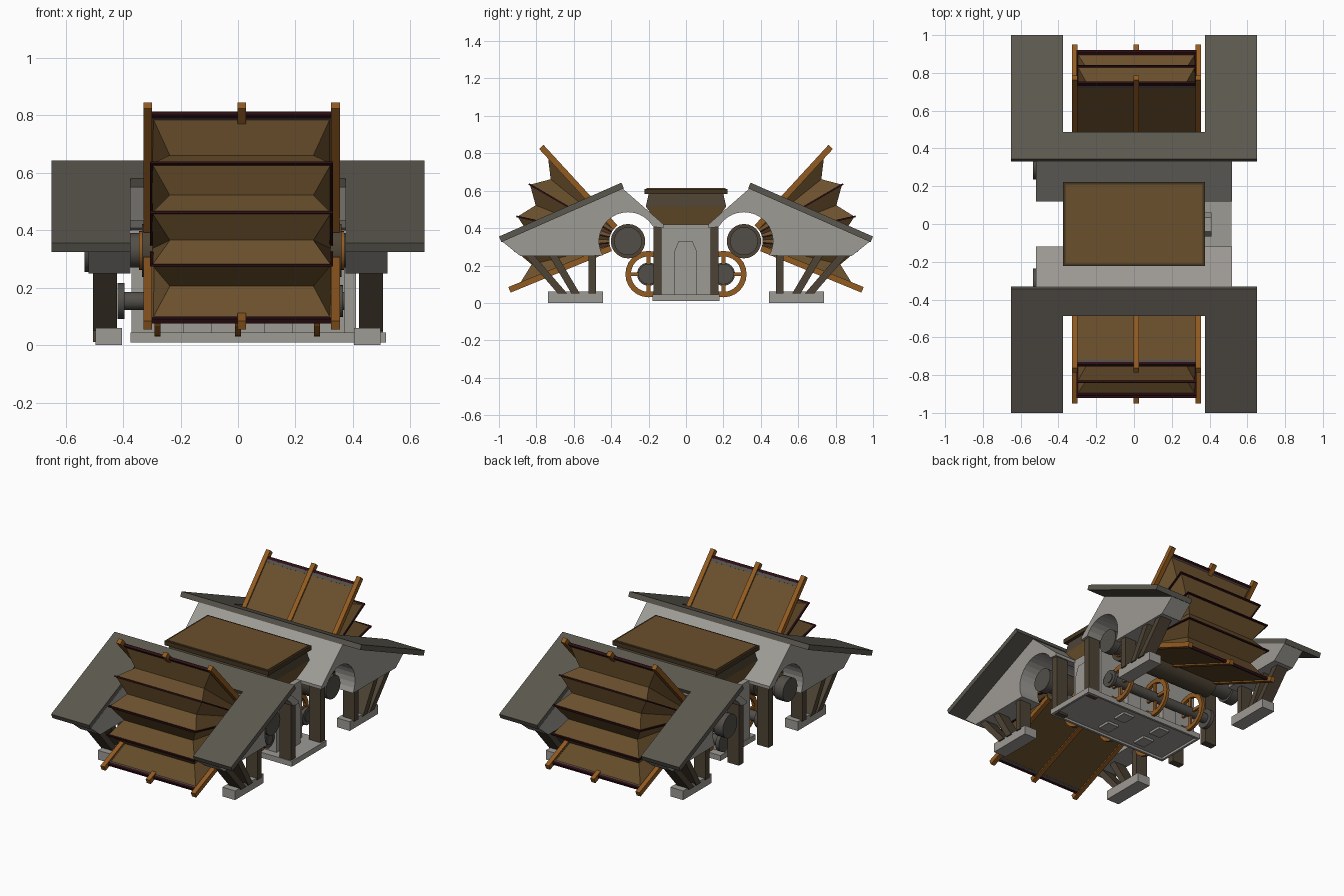
import bpy, bmesh, math
from math import radians, sin, cos
from mathutils import Vector

if "Cube" in bpy.data.objects:
    bpy.data.objects.remove(bpy.data.objects["Cube"], do_unlink=True)


def material(name, r, g, b):
    m = bpy.data.materials.new(name)
    m.use_nodes = True
    m.diffuse_color = (r, g, b, 1)
    m.node_tree.nodes["Principled BSDF"].inputs["Base Color"].default_value = (r, g, b, 1)
    return m


STONE = material("pale_stone", .34, .325, .30)
ROOF = material("slate_roof", .105, .097, .078)
LEATHER = material("brown_leather", .145, .08, .026)
WOOD = material("orange_wood", .29, .105, .015)
TIMBER = material("dark_timber", .075, .057, .035)
IRON = material("dark_iron", .085, .078, .068)
TRIM = material("maroon_trim", .025, .004, .006)
EDGE = material("lid_edge", .055, .035, .015)


def finish(name, bm, mats, mirror):
    """Turn a bmesh into an object, optionally mirrored front to back."""
    bmesh.ops.recalc_face_normals(bm, faces=bm.faces)
    me = bpy.data.meshes.new(name)
    bm.to_mesh(me)
    bm.free()
    for m in mats:
        me.materials.append(m)
    ob = bpy.data.objects.new(name, me)
    bpy.context.collection.objects.link(ob)
    if mirror:
        mod = ob.modifiers.new("front_back", 'MIRROR')
        mod.use_axis = (False, True, False)
        mod.use_mirror_merge = False
    return ob


def smooth(ob, angle):
    bpy.ops.object.select_all(action='DESELECT')
    ob.select_set(True)
    bpy.context.view_layer.objects.active = ob
    bpy.ops.object.shade_smooth_by_angle(angle=radians(angle))


def slab(name, pts, vec, mat, mirror=True):
    """Extrude a flat outline along a vector."""
    bm = bmesh.new()
    face = bm.faces.new([bm.verts.new(p) for p in pts])
    ext = bmesh.ops.extrude_face_region(bm, geom=[face], use_keep_orig=True)
    verts = [g for g in ext["geom"] if isinstance(g, bmesh.types.BMVert)]
    bmesh.ops.translate(bm, verts=verts, vec=vec)
    return finish(name, bm, [mat], mirror)


def profile(name, yz, x0, x1, mat, mirror=True):
    return slab(name, [(x0, y, z) for y, z in yz], (x1 - x0, 0, 0), mat, mirror)


def box(name, x0, x1, y0, y1, z0, z1, mat, mirror=True):
    return profile(name, [(y0, z0), (y1, z0), (y1, z1), (y0, z1)], x0, x1, mat, mirror)


def rod_x(name, x0, x1, y, z, r, mat, sides=24):
    """Round bar lying along x."""
    ring = [(y + r * cos(math.tau * i / sides), z + r * sin(math.tau * i / sides))
            for i in range(sides)]
    smooth(profile(name, ring, x0, x1, mat), 35)


# Central block, base plate with pads underneath, and doorway
box("base_plate", -.375, .515, -.18, .18, .025, .045, STONE, False)
box("base_rim", -.375, .515, .165, .18, .01, .03, STONE)
for x in (-.375, .5):
    box("base_end_rim", x, x + .015, -.18, .18, .01, .03, STONE, False)
box("central_block", -.37, .37, -.13, .13, .045, .42, STONE, False)
door = [(-.065, .04), (.06, .04), (.06, .27), (.035, .33), (-.04, .33), (-.065, .27)]
profile("doorway", door, .37, .41, STONE, False)
for x in (-.14, .14):
    box("block_rib", x - .05, x + .05, .12, .17, .04, .15, STONE)
    box("base_pad", x - .04, x + .04, .03, .12, .01, .03, STONE)

# Hopper under the lid
bm = bmesh.new()
rings = []
for hx, hy, z in ((.33, .13, .4), (.365, .215, .515), (.355, .2, .582)):
    rings.append([bm.verts.new((sx * hx, sy * hy, z))
                  for sx, sy in ((-1, -1), (1, -1), (1, 1), (-1, 1))])
for n, (a, b) in enumerate(zip(rings, rings[1:])):
    for i in range(4):
        j = (i + 1) % 4
        bm.faces.new((a[i], a[j], b[j], b[i])).material_index = n
bm.faces.new(rings[0])
bm.faces.new(rings[-1])
finish("hopper", bm, [LEATHER, TIMBER], False)
box("hopper_lid", -.375, .375, -.222, .222, .582, .61, EDGE, False)
box("lid_panel", -.363, .363, -.21, .21, .608, .614, LEATHER, False)

# Arched housing: side walls and the cross piece between them
HY, HZ = .31, .33
arch = [(HY + .155 * cos(radians(a)), HZ + .155 * sin(radians(a)))
        for a in range(-30, 151, 12)]
wall = arch + [(.12, .4), (.12, .42), (.34, .613), (.985, .33), (.885, .25)]
cross = arch[6:] + [(.12, .4), (.12, .42), (.34, .613), (.485, .549)]
for x0, x1 in ((-.52, -.375), (.375, .52)):
    profile("housing_wall", wall, x0, x1, STONE)
profile("housing_cross_piece", cross, -.375, .375, STONE)

# U-shaped sloping roof
outline = [(-.65, .332), (.65, .332), (.65, .987), (.375, .987),
           (.375, .475), (-.375, .475), (-.375, .987), (-.65, .987)]
slope = (.613 - .325) / (.332 - .987)
slab("roof", [(x, y, .613 + slope * (y - .332)) for x, y in outline],
     (0, .013, .03), ROOF)

# Feet, struts and inner posts
for s in (-1, 1):
    box("foot", s * .45 - .046, s * .45 + .046, .445, .738, 0, .06, STONE)
    for low, high, w in ((.5, .5, .04), (.59, .72, .045), (.66, .85, .05)):
        profile("strut", [(low - w / 2, .05), (low + w / 2, .05),
                          (high + w / 2, .27), (high - w / 2, .27)],
                s * .463 - .042, s * .463 + .042, TIMBER)
    box("inner_post", s * .463 - .042, s * .463 + .042, .13, .175, .012, .41, TIMBER)

# Upper roller
rod_x("roller", -.5, .46, HY, HZ, .06, IRON)
rod_x("roller_cap", -.535, -.47, HY, HZ, .075, IRON)
rod_x("roller_cap", .42, .47, HY, HZ, .075, IRON)
rod_x("roller_drum", -.335, .36, HY, HZ, .092, TIMBER)
for x in (-.345, .36):
    rod_x("drum_washer", x, x + .01, HY, HZ, .068, WOOD)

# Lower shaft with wooden wheels
SY, SZ = .2, .154
rod_x("shaft", -.4, .37, SY, SZ, .032, IRON)
rod_x("shaft_flange", -.42, -.395, SY, SZ, .062, IRON)
rod_x("shaft_flange", .345, .365, SY, SZ, .055, IRON)
for x in (-.28, 0, .275):
    bm = bmesh.new()
    rings = []
    for i in range(24):
        c, s = cos(math.tau * i / 24), sin(math.tau * i / 24)
        rings.append([bm.verts.new((x + dx, SY + r * c, SZ + r * s))
                      for dx, r in ((-.01, .095), (.01, .095), (.01, .124), (-.01, .124))])
    for i in range(24):
        a, b = rings[i - 1], rings[i]
        for k in range(4):
            bm.faces.new((a[k - 1], a[k], b[k], b[k - 1]))
    finish("wheel_rim", bm, [WOOD], True)
    box("wheel_spoke", x - .007, x + .007, SY - .1, SY + .1, SZ - .01, SZ + .01, WOOD)
    box("wheel_spoke", x - .007, x + .007, SY - .01, SY + .01, SZ - .1, SZ + .1, WOOD)

# Bellows, fanned around the roller
CX, LOW, HIGH, FOLDS = .0125, radians(-22.3), radians(47.4), 8


def polar(x, r, a):
    return Vector((CX + x, HY + r * cos(a), HZ + r * sin(a)))


def plate(name, a, hw, r, thick, mat, x=0, r0=.1):
    """Radial board standing at angle a."""
    n = Vector((0, -sin(a), cos(a))) * thick
    pts = [polar(x - hw, r0, a), polar(x - hw, r, a), polar(x + hw, r, a), polar(x + hw, r0, a)]
    slab(name, [p - n / 2 for p in pts], n, mat)


bm = bmesh.new()
rows = []
for i in range(FOLDS + 1):
    a = LOW + (HIGH - LOW) * i / FOLDS
    end = i in (0, FOLDS)
    hw, r = (.25, .53) if i % 2 else (.312, .635 if end else .605)
    rows.append([bm.verts.new(polar(x, rr, a))
                 for x, rr in ((-.31, .1), (-hw, r), (hw, r), (.31, .1))])
    if end:
        plate("bellows_board", a, .325, .645, .014, LEATHER)
        plate("board_trim", a, .322, .649, .017, TRIM, r0=.632)
        plate("board_worn_band", a, .322, .632, .016, IRON, r0=.612)
        for x in (-.327, 0, .327):
            plate("bellows_rod", a, .015, .685, .032, WOOD, x)
    elif i % 2 == 0:
        plate("bellows_rib", a, .318, .612, .009, TRIM)
for a, b in zip(rows, rows[1:]):
    for k in range(3):
        face = bm.faces.new((a[k], a[k + 1], b[k + 1], b[k]))
smooth(finish("bellows_leather", bm, [LEATHER], True), 60)
